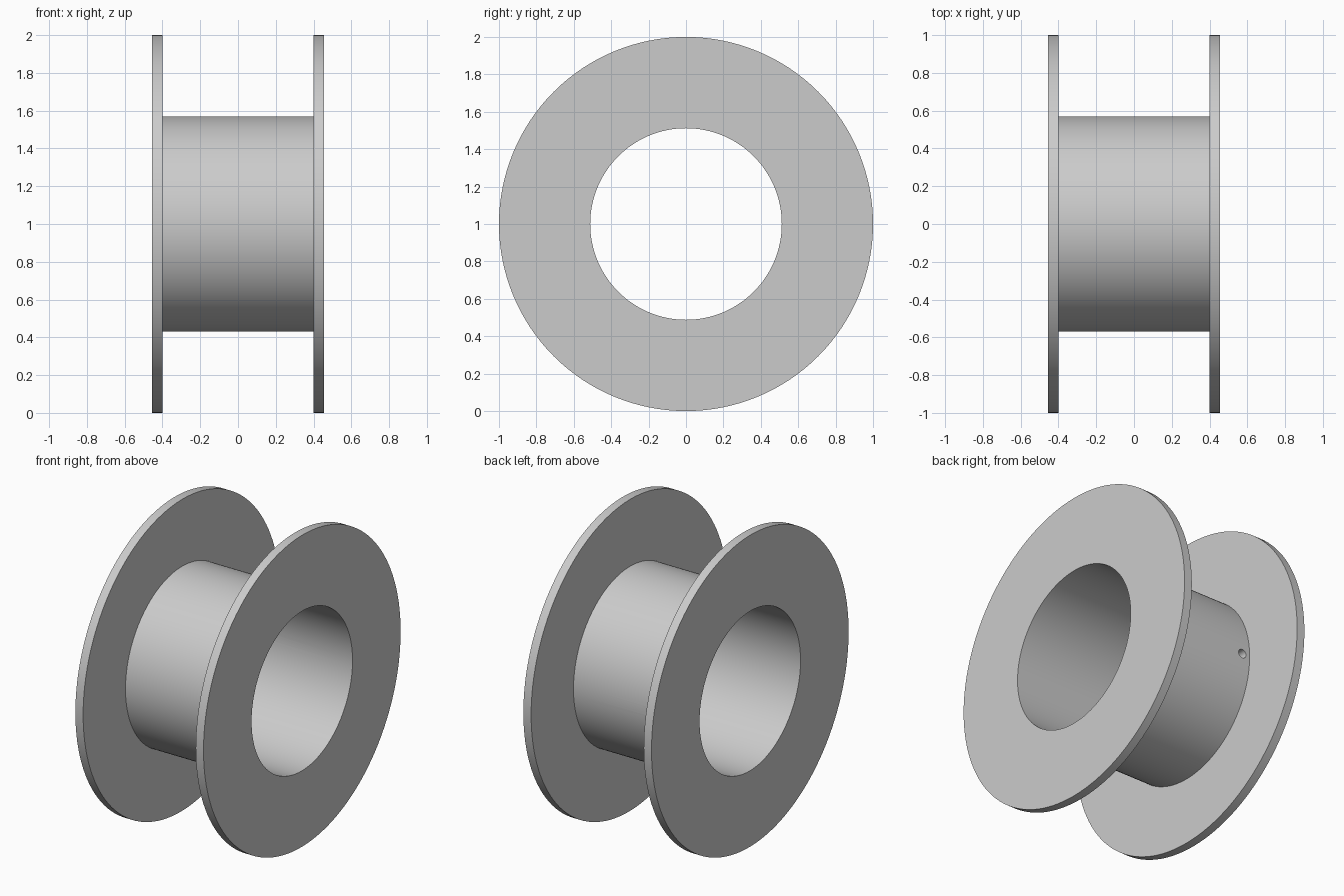
import bpy, bmesh, math
from mathutils import Matrix

if "Cube" in bpy.data.objects:
    bpy.data.objects.remove(bpy.data.objects["Cube"])

SEGMENTS = 128
BORE, HUB, RIM = 0.512, 0.57, 1.0      # radii
INNER, OUTER = 0.40, 0.455             # flange faces along x

grey = bpy.data.materials.new("plain grey")
grey.diffuse_color = (0.6, 0.6, 0.6, 1)
grey.use_nodes = True
grey.node_tree.nodes["Principled BSDF"].inputs["Base Color"].default_value = grey.diffuse_color


def make_object(name, bm):
    bmesh.ops.recalc_face_normals(bm, faces=bm.faces)
    mesh = bpy.data.meshes.new(name)
    bm.to_mesh(mesh)
    bm.free()
    mesh.materials.append(grey)
    obj = bpy.data.objects.new(name, mesh)
    bpy.context.collection.objects.link(obj)
    return obj


# Spool: bore, hub and both flanges as one closed profile turned about x
half = [(INNER, HUB), (INNER, RIM), (OUTER, RIM), (OUTER, BORE)]
profile = half + [(-x, r) for x, r in reversed(half)]
bm = bmesh.new()
rings = []
for i in range(SEGMENTS):
    a = 2 * math.pi * i / SEGMENTS
    rings.append([bm.verts.new((x, r * math.cos(a), 1 + r * math.sin(a)))
                  for x, r in profile])
n = len(profile)
for i in range(SEGMENTS):
    p, q = rings[i], rings[(i + 1) % SEGMENTS]
    for j in range(n):
        k = (j + 1) % n
        bm.faces.new((p[j], p[k], q[k], q[j]))
spool = make_object("spool", bm)

# Small thread hole through the back of the hub wall, beside the left flange
bm = bmesh.new()
bmesh.ops.create_cone(
    bm, cap_ends=True, segments=24, radius1=0.028, radius2=0.028, depth=0.2,
    matrix=Matrix.Translation((-0.345, 0.54, 1)) @ Matrix.Rotation(math.pi / 2, 4, 'X'))
cutter = make_object("thread_hole_cutter", bm)
cutter.hide_render = True

cut = spool.modifiers.new("thread hole", 'BOOLEAN')
cut.operation = 'DIFFERENCE'
cut.solver = 'EXACT'
cut.object = cutter
bpy.context.view_layer.objects.active = spool
spool.select_set(True)
bpy.ops.object.modifier_apply(modifier=cut.name)
bpy.data.objects.remove(cutter)

# Smooth round surfaces with crisp edges
bpy.ops.object.shade_smooth_by_angle(angle=math.radians(30))
